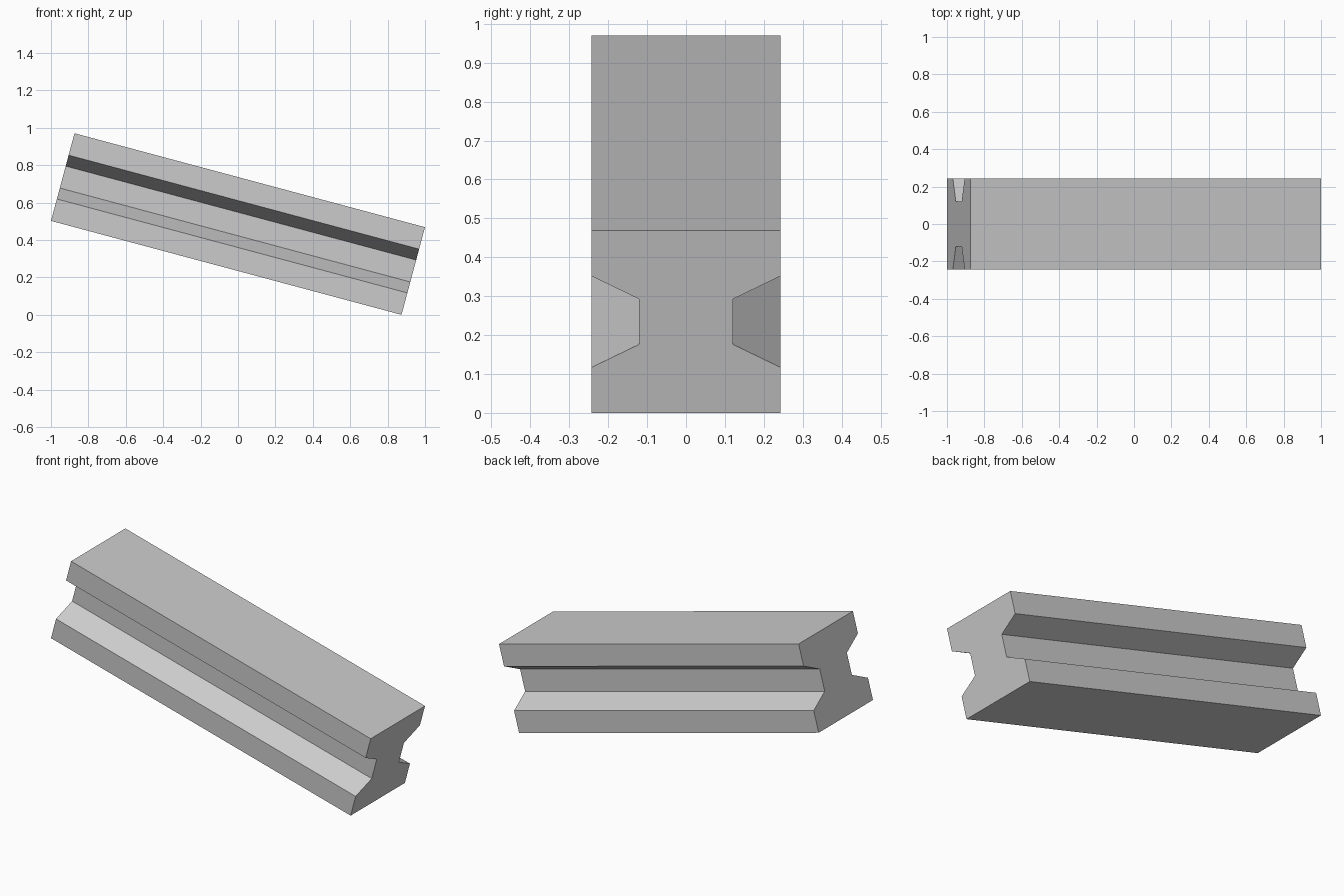
import bpy, bmesh, math
from mathutils import Matrix, Vector

cube = bpy.data.objects.get("Cube")
if cube:
    bpy.data.objects.remove(cube, do_unlink=True)

SIZE = 0.485           # height and depth of the beam section
LENGTH = 4 * SIZE
TILT = math.radians(15)
U = SIZE / 8           # section module

# Plain grey material
grey = bpy.data.materials.new("steel_grey")
grey.use_nodes = True
colour = (0.6, 0.6, 0.6, 1)
grey.diffuse_color = colour
grey.node_tree.nodes["Principled BSDF"].inputs["Base Color"].default_value = colour

# Section: one side, then mirrored to close the loop
side = [(4, -4), (4, -2), (2, -1), (2, 1), (4, 2), (4, 4)]
section = side + [(-y, z) for y, z in reversed(side)]

# Extrude the section along x
bm = bmesh.new()
verts = [bm.verts.new((-LENGTH / 2, y * U, z * U)) for y, z in section]
end = bm.faces.new(verts)
result = bmesh.ops.extrude_face_region(bm, geom=[end], use_keep_orig=True)
moved = [g for g in result["geom"] if isinstance(g, bmesh.types.BMVert)]
bmesh.ops.translate(bm, verts=moved, vec=Vector((LENGTH, 0, 0)))
bmesh.ops.recalc_face_normals(bm, faces=bm.faces)

# Slope the beam down towards +x and rest it on the ground
bm.transform(Matrix.Rotation(TILT, 4, "Y"))
lowest = min(v.co.z for v in bm.verts)
bm.transform(Matrix.Translation((0, 0, -lowest)))

mesh = bpy.data.meshes.new("sloped_beam")
bm.to_mesh(mesh)
bm.free()
mesh.materials.append(grey)
beam = bpy.data.objects.new("sloped_beam", mesh)
bpy.context.collection.objects.link(beam)
